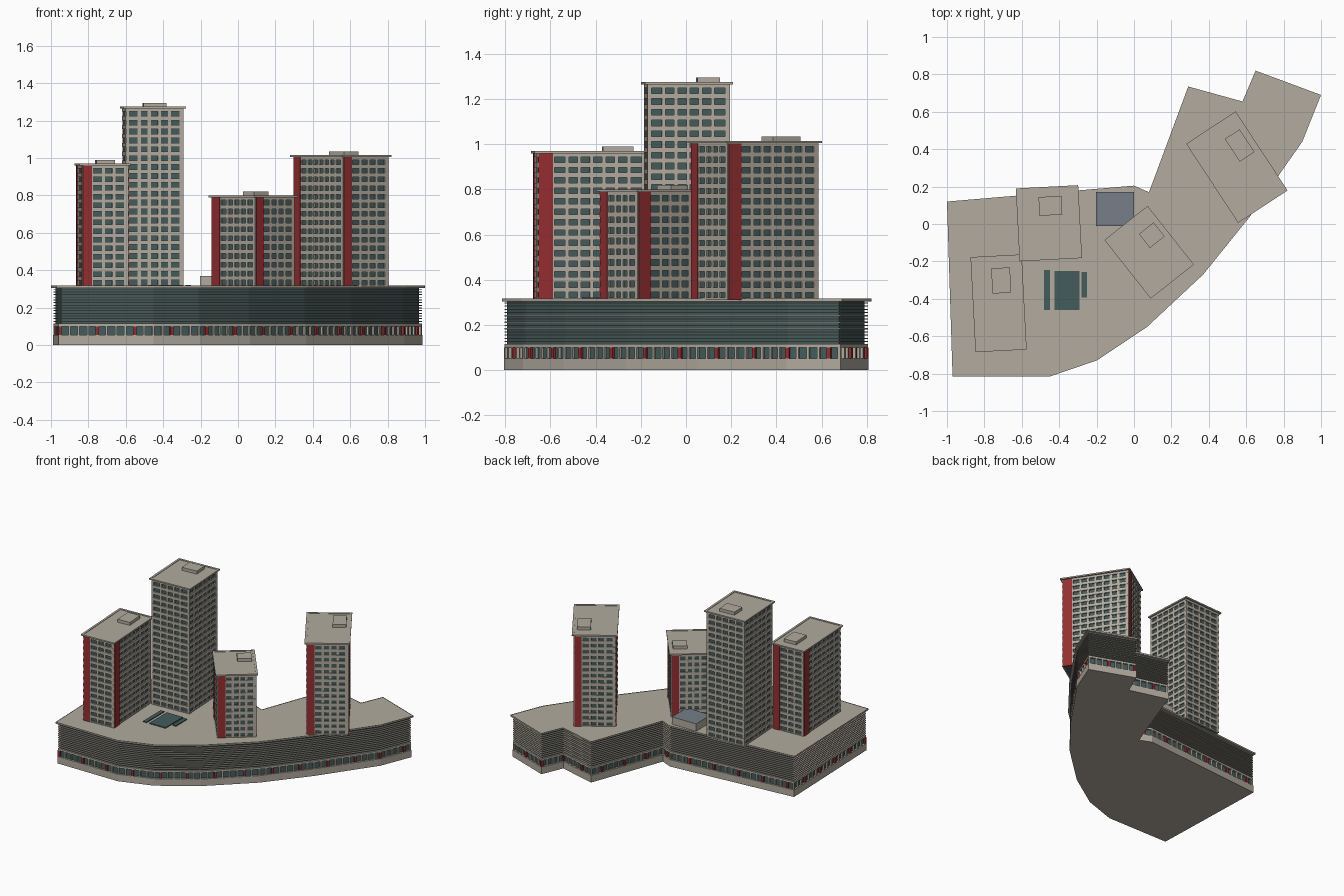
import bpy, bmesh, math
from mathutils import Vector, Matrix

cube = bpy.data.objects.get("Cube")
if cube:
    bpy.data.objects.remove(cube)


def material(name, rgb):
    lin = [((c / 255 + 0.055) / 1.055) ** 2.4 for c in rgb] + [1]
    m = bpy.data.materials.new(name)
    m.use_nodes = True
    m.diffuse_color = lin
    m.node_tree.nodes["Principled BSDF"].inputs["Base Color"].default_value = lin
    return m


BEIGE, GLASS, RED, BLUE = range(4)
MATS = [material("beige concrete", (178, 171, 159)),
        material("teal glass", (68, 92, 92)),
        material("red panel", (150, 46, 49)),
        material("blue grey roof", (118, 126, 136))]


def finish(name, bm, loc=(0, 0, 0), angle=0):
    me = bpy.data.meshes.new(name)
    bm.to_mesh(me)
    bm.free()
    for m in MATS:
        me.materials.append(m)
    ob = bpy.data.objects.new(name, me)
    ob.location = loc
    ob.rotation_euler.z = angle
    bpy.context.collection.objects.link(ob)
    return ob


def box(bm, x, y, z0, z1, sx, sy, mat, turn=None):
    """Box centred on x, y between two heights, optionally moved by a matrix."""
    m = Matrix.Translation((x, y, (z0 + z1) / 2)) @ Matrix.Diagonal((sx, sy, z1 - z0, 1))
    if turn:
        m = turn @ m
    verts = bmesh.ops.create_cube(bm, size=1, matrix=m)["verts"]
    faces = {f for v in verts for f in v.link_faces}
    for f in faces:
        f.material_index = mat
    return faces


def sink_top(bm, faces, rim, depth):
    """Turn the top face into a sunken roof with a low rim."""
    top = max(faces, key=lambda f: f.calc_center_median().z)
    bmesh.ops.inset_region(bm, faces=[top], thickness=rim, use_even_offset=True)
    ex = bmesh.ops.extrude_discrete_faces(bm, faces=[top])["faces"][0]
    bmesh.ops.translate(bm, verts=ex.verts, vec=(0, 0, -depth))


# ---- podium ----
OUTLINE = [Vector(p) for p in (
    (-0.97, -0.815), (-0.45, -0.815), (-0.2, -0.73), (0.07, -0.55), (0.37, -0.27),
    (0.62, 0.04), (0.77, 0.255), (0.9, 0.44), (1.0, 0.69), (0.65, 0.82),
    (0.58, 0.655), (0.29, 0.735), (0.08, 0.17), (0.0, 0.205), (-1.0, 0.12))]


def inset(points, dist):
    """Mitred inward offset of a counter-clockwise polygon."""
    out = []
    for i, p in enumerate(points):
        a = (p - points[i - 1]).normalized()
        b = (points[(i + 1) % len(points)] - p).normalized()
        na, nb = Vector((-a.y, a.x)), Vector((-b.y, b.x))
        out.append(p + (na + nb) * dist / (1 + na.dot(nb)))
    return out


def prism(bm, dist, z0, z1, mat):
    pts = inset(OUTLINE, dist)
    low = [bm.verts.new((p.x, p.y, z0)) for p in pts]
    high = [bm.verts.new((p.x, p.y, z1)) for p in pts]
    faces = [bm.faces.new(low[::-1]), bm.faces.new(high)]
    for i in range(len(pts)):
        faces.append(bm.faces.new((low[i - 1], low[i], high[i], high[i - 1])))
    for f in faces:
        f.material_index = mat
    return faces


bm = bmesh.new()
prism(bm, 0.01, 0, 0.053, BEIGE)
finish("podium_base", bm)

bm = bmesh.new()
prism(bm, 0.024, 0.053, 0.305, GLASS)
finish("podium_glazing", bm)

bm = bmesh.new()
prism(bm, 0.012, 0.1, 0.115, BEIGE)
LOUVRES = 13
for i in range(LOUVRES):
    z = 0.124 + i * 0.0143
    prism(bm, 0.012, z, z + 0.005, BEIGE)
finish("podium_louvres", bm)

bm = bmesh.new()
roof = prism(bm, 0, 0.305, 0.317, BEIGE)
sink_top(bm, roof, 0.012, 0.003)
finish("podium_roof", bm)

# street level columns, every fourth one red
bm = bmesh.new()
count = 0
line = inset(OUTLINE, 0.019)
for i, p in enumerate(line):
    edge = p - line[i - 1]
    n = max(2, round(edge.length / 0.048))
    for k in range(n):
        q = line[i - 1] + edge * k / n
        count += 1
        red = count % 4 == 0
        turn = Matrix.Translation((q.x, q.y, 0)) @ Matrix.Rotation(math.atan2(edge.y, edge.x), 4, "Z")
        box(bm, 0, 0, 0.053, 0.1, 0.018 if red else 0.011, 0.014, RED if red else BEIGE, turn)
finish("street_columns", bm)

# ---- skylights and low pavilion on the podium roof ----
bm = bmesh.new()
for x, y, sx, sy in ((-0.358, -0.355, 0.135, 0.21), (-0.465, -0.353, 0.03, 0.215),
                     (-0.265, -0.325, 0.03, 0.135)):
    box(bm, x, y, 0.312, 0.321, sx, sy, GLASS)
finish("skylights", bm)

bm = bmesh.new()
for f in box(bm, -0.102, 0.08, 0.31, 0.37, 0.204, 0.18, BEIGE):
    if f.normal.z > 0.5:
        f.material_index = BLUE
finish("pavilion", bm)


# ---- towers ----
BASE, RECESS = 0.31, 0.009


def tower(name, x, y, degrees, w, d, top, floors, red, hut):
    angle = math.radians(degrees)
    pitch = (top - 0.01 - BASE) / floors
    bm = bmesh.new()
    box(bm, 0, 0, BASE, top - 0.005, w - 2 * RECESS, d - 2 * RECESS, GLASS)
    # floor bands
    for i in range(floors + 1):
        z = BASE + i * pitch
        low = z - 0.011 if i else z
        box(bm, 0, 0, low, min(z + 0.011, top - 0.004), w, d, BEIGE)
    # piers and red strips, the same on each of the four sides
    for side in range(4):
        length, depth = (w, d) if side % 2 == 0 else (d, w)
        turn = Matrix.Rotation(side * math.pi / 2, 4, "Z")

        def pier(a, b, out, mat):
            box(bm, (a + b) / 2, -depth / 2 + (RECESS - out) / 2, BASE, top - 0.006,
                b - a, RECESS + out, mat, turn)

        left, right = -length / 2, length / 2
        start = left + 0.018
        if red:
            strip = 0.05 if side % 2 == 0 else 0.066
            pier(left + 0.006, left + 0.006 + strip, 0.004, RED)
            start = left + strip + 0.012
        pier(left + 0.001, start, -0.001, BEIGE)
        end = right - 0.022
        pier(end, right - 0.001, -0.001, BEIGE)
        bays = round((end - start) / 0.052)
        step = (end - start) / bays
        for k in range(1, bays):
            c = start + k * step
            pier(c - 0.0085, c + 0.0085, -0.001, BEIGE)
    finish(name + "_tower", bm, (x, y, 0), angle)

    # overhanging roof slab with a rim
    bm = bmesh.new()
    slab = box(bm, 0, 0, top - 0.005, top + 0.005, w + 0.024, d + 0.024, BEIGE)
    sink_top(bm, slab, 0.016, 0.003)
    finish(name + "_tower_roof", bm, (x, y, 0), angle)

    # plant room
    hx, hy, hw, hd = hut
    bm = bmesh.new()
    box(bm, 0, 0, top, top + 0.025, hw, hd, BEIGE)
    finish(name + "_plant_room", bm, (hx, hy, 0), angle)


tower("left_front", -0.724, -0.424, 3, 0.25, 0.485, 0.965, 14, True, (-0.71, -0.302, 0.1, 0.135))
tower("tall", -0.455, 0.004, 3, 0.31, 0.366, 1.27, 20, False, (-0.447, 0.097, 0.122, 0.1))
tower("middle", 0.081, -0.151, 38.3, 0.27, 0.375, 0.795, 10, True, (0.095, -0.06, 0.1, 0.095))
tower("right_back", 0.55, 0.304, 33.3, 0.292, 0.482, 1.01, 15, True, (0.565, 0.42, 0.094, 0.145))
